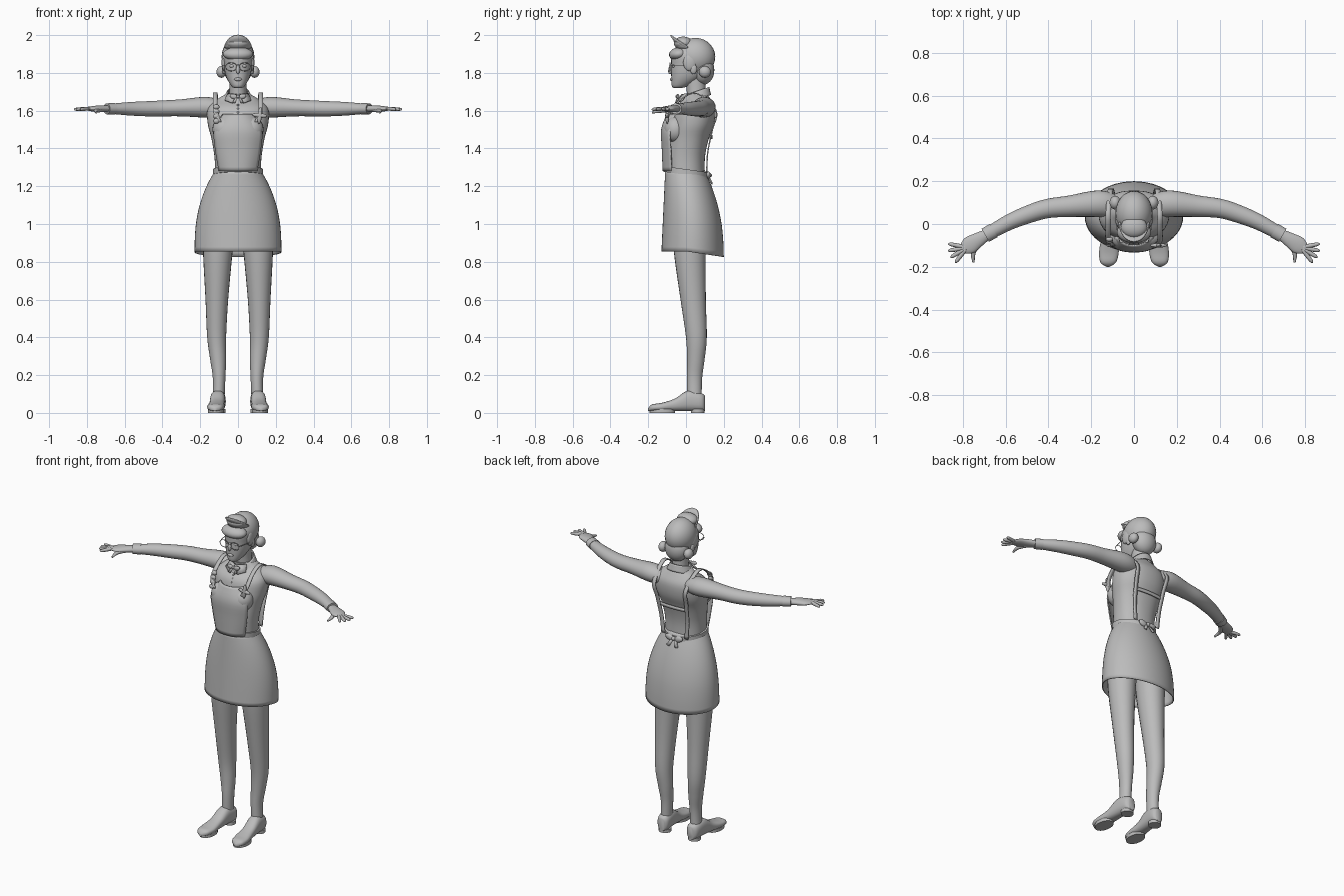
import bpy, bmesh, math
from mathutils import Vector, Matrix, Euler

if "Cube" in bpy.data.objects:
    bpy.data.objects.remove(bpy.data.objects["Cube"])

grey = bpy.data.materials.new("plain_grey")
grey.use_nodes = True
grey.diffuse_color = (.5, .5, .5, 1)
grey.node_tree.nodes["Principled BSDF"].inputs["Base Color"].default_value = grey.diffuse_color

UP, BACK = Vector((0, 0, 1)), Vector((0, 1, 0))


def make(name, bm, mirror=False, thick=0, offset=0):
    mesh = bpy.data.meshes.new(name)
    bm.to_mesh(mesh)
    bm.free()
    for polygon in mesh.polygons:
        polygon.use_smooth = True
    mesh.set_sharp_from_angle(angle=math.radians(50))
    mesh.materials.append(grey)
    part = bpy.data.objects.new(name, mesh)
    bpy.context.collection.objects.link(part)
    if thick:
        solidify = part.modifiers.new("Thickness", "SOLIDIFY")
        solidify.thickness, solidify.offset = thick, offset
    if mirror:
        part.modifiers.new("Mirror", "MIRROR")


def smooth(points, steps=4):
    """Catmull-Rom curve through points of any dimension."""
    curve = []
    for i in range(len(points) - 1):
        before, start = points[max(i - 1, 0)], points[i]
        end, after = points[i + 1], points[min(i + 2, len(points) - 1)]
        for step in range(steps):
            t = step / steps
            curve.append([b + t / 2 * (c - a + t * (2*a - 5*b + 4*c - d + t * (3*(b - c) + d - a)))
                          for a, b, c, d in zip(before, start, end, after)])
    return curve + [list(points[-1])]


def tube(name, points, up=UP, axis=None, sides=24, steps=4, caps=True, power=1, edit=None, **options):
    """Sweep an ellipse along points of (x, y, z, side radius, up radius)."""
    points = smooth(points, steps)
    path = [Vector(point[:3]) for point in points]
    last = len(path) - 1
    bm, rings = bmesh.new(), []
    for i, point in enumerate(points):
        along = axis or (path[min(i + 1, last)] - path[max(i - 1, 0)]).normalized()
        side = up.cross(along).normalized()
        top = along.cross(side)
        ring = []
        for k in range(sides):
            angle = math.tau * k / sides
            across, rise = (math.copysign(abs(f) ** power, f) for f in (math.cos(angle), math.sin(angle)))
            ring.append(bm.verts.new(path[i] + side * across * point[3] + top * rise * point[4]))
        rings.append(ring)
    for low, high in zip(rings, rings[1:]):
        for k in range(sides):
            bm.faces.new((low[k - 1], low[k], high[k], high[k - 1]))
    if caps:
        bm.faces.new(rings[0][::-1])
        bm.faces.new(rings[-1])
    if edit:
        for vert in bm.verts:
            edit(vert.co)
    make(name, bm, **options)


def column(name, points, **options):
    """Sweep level ellipses upward."""
    tube(name, points, up=BACK, axis=UP, **options)


def loft(name, rings, **options):
    """Stack level ellipses given as (z, half width, front y, back y)."""
    column(name, [(0, (front + back) / 2, z, width, (back - front) / 2)
                  for z, width, front, back in rings], **options)


def rod(name, points, radius, **options):
    tube(name, [(*point, radius, radius) for point in points], sides=10, **options)


def ball(name, centre, size, tilt=(0, 0, 0), mirror=False):
    bm = bmesh.new()
    bmesh.ops.create_uvsphere(bm, u_segments=24, v_segments=14, radius=1,
                              matrix=Matrix.LocRotScale(Vector(centre), Euler(tilt), Vector(size)))
    make(name, bm, mirror)


def sheet(name, rows, **options):
    """Thin cloth through equal rows of points."""
    bm = bmesh.new()
    grid = [[bm.verts.new(point) for point in row] for row in rows]
    for low, high in zip(grid, grid[1:]):
        for k in range(len(low) - 1):
            bm.faces.new((low[k], low[k + 1], high[k + 1], high[k]))
    make(name, bm, thick=.007, **options)


def bow(name, y, z, size, outward):
    """Two loops, a knot and two hanging tails."""
    ball(name + "_loop", (size, y, z), (size, size * .4, size * .6), (0, -.3, 0), True)
    ball(name + "_knot", (0, y + outward / 3, z), (size * .4,) * 3)
    sheet(name + "_tail", [[(0, y, z), (size / 2, y, z)],
                           [(size * .7, y + outward, z - size * 1.6), (size * 1.3, y + outward, z - size * 1.4)]],
          mirror=True)


def tilt_waist(co):
    co.z -= co.y * .14


def tilt_collar(co):
    co.z += (co.y - .05) * .35


def drop_hem(co):
    co.z -= max(0, 1 - co.z) * max(0, co.y)


# Torso and bust
loft("torso", [(1.24, .12, -.1, .1), (1.35, .124, -.1, .1), (1.45, .14, -.09, .12),
               (1.53, .16, -.08, .15), (1.61, .16, -.06, .155), (1.66, .11, 0, .13), (1.69, .06, 0, .11)],
     sides=40, power=.9)
ball("bust", (.07, -.055, 1.5), (.065, .06, .07), mirror=True)

# Flared skirt, open below, lower at the back
hem, waist = .855, 1.285
skirt = []
for step in range(9):
    t = step / 8
    skirt.append((hem + (waist - hem) * t, .23 - .11 * t ** 2.5, .02 * t - .13, .2 - .1 * t * t))
loft("skirt", skirt, sides=48, steps=2, caps=False, edit=drop_hem, thick=.006, offset=-1)
loft("waistband", [(z, .132, -.12, .118) for z in (1.26, 1.29)], sides=40, edit=tilt_waist)

# Apron bib, flat in the middle and curving back at the edges
bib = smooth([(1.28, .1, -.12), (1.4, .12, -.125), (1.5, .125, -.128), (1.58, .08, -.1)])
sheet("apron_bib", [[(width * k / 8, y + .045 * abs(k / 8) ** 2.5, z) for k in range(-8, 9)]
                    for z, width, y in bib])

# Straps over the shoulders, back bar and strap ornaments
strap = smooth([(.1, -.1, 1.54), (.12, -.08, 1.6), (.12, -.02, 1.665), (.12, .06, 1.69),
                (.11, .16, 1.6), (.1, .14, 1.5), (.09, .115, 1.38), (.08, .11, 1.27)])
sheet("strap", [[(x + edge, y, z) for edge in (-.012, .012)] for x, y, z in strap], mirror=True)
sheet("back_bar", [[(k / 40, .137 - (k / 40) ** 2, z) for k in range(-4, 5)] for z in (1.45, 1.47)])
for i in range(4):
    ball("strap_bead", (-.115, .008 * i - .095, 1.545 + i / 40), (.017, .012, .014))
for size in ((.04, .01, .012), (.012, .01, .045)):
    ball("strap_pin", (.115, -.1, 1.575), size, (0, .1, 0))
bow("back_bow", .118, 1.258, .03, .02)

# Sleeved arms and cuffs
tube("arm", [(.1, .085, 1.61, .055, .045), (.17, .095, 1.618, .062, .055), (.3, .083, 1.615, .05, .045),
             (.4, .073, 1.612, .045, .042), (.48, .05, 1.61, .042, .04), (.58, .01, 1.61, .037, .035),
             (.69, -.05, 1.61, .03, .025)], mirror=True)
tube("cuff", [(.655, -.03, 1.61, .036, .03), (.695, -.053, 1.61, .035, .029)], mirror=True)

# Hands with fanned fingers
tube("palm", [(.68, -.045, 1.61, .024, .018), (.73, -.075, 1.61, .034, .018),
              (.77, -.1, 1.61, .04, .014), (.8, -.117, 1.61, .024, .008)], mirror=True)
knuckle = Vector((.78, -.11, 1.612))
for i, finger in enumerate(("little", "ring", "middle", "index")):
    angle = .2 - .37 * i
    reach = Vector((math.cos(angle), math.sin(angle), -.06))
    tube(finger + "_finger", [(*(knuckle + reach * length), radius, radius)
                              for length, radius in ((.01, .01), (.05, .01), (.08, .008), (.09, .002))],
         sides=10, mirror=True)
tube("thumb", [(.72, -.085, 1.605, .014, .012), (.75, -.13, 1.6, .012, .011), (.75, -.18, 1.59, .005, .005)],
     sides=12, mirror=True)

# Legs
column("leg", [(.104, .045, .05, .032, .038), (.1, .045, .18, .033, .04), (.105, .052, .28, .042, .046),
               (.113, .055, .4, .05, .055), (.112, .038, .6, .06, .067), (.107, .02, .85, .078, .084),
               (.1, .02, 1, .085, .09)], mirror=True)

# Shoes: upper from heel to toe, low heel and flat sole
shoe = [(.1, .02, .09), (.08, .037, .105), (.01, .04, .118), (-.06, .04, .075),
        (-.13, .046, .053), (-.18, .036, .045), (-.2, .006, .025)]
tube("shoe", [(.108 - y * .07, y, (top + .01) / 2, width, (top - .01) / 2) for y, width, top in shoe],
     axis=-BACK, power=.8, mirror=True)
for name, x, y, width, length in (("heel", .102, .062, .037, .036), ("sole", .117, -.125, .043, .067)):
    column("shoe_" + name, [(x, y, z, width, length) for z in (0, .02)], steps=1, mirror=True)

# Neck, collar, bow tie and buttons
column("neck", [(0, .062, 1.63, .055, .06), (0, .055, 1.69, .045, .05), (0, .048, 1.79, .044, .055)])
loft("collar", [(1.655, .08, -.035, .13), (1.7, .055, -.01, .12)],
     caps=False, edit=tilt_collar, thick=.006)
sheet("collar_point", [[(.005, -.022, 1.685), (.055, .005, 1.69)], [(.03, -.05, 1.64), (.07, -.02, 1.655)]],
      mirror=True)
bow("tie", -.044, 1.675, .022, -.01)
for i in range(3):
    ball("button", (0, -.066 + i * .01, 1.59 + i / 50), (.006, .006, .006))

# Head and face
loft("head", [(1.72, .016, -.06, -.03), (1.73, .035, -.075, .01), (1.78, .063, -.078, .09),
              (1.84, .075, -.078, .13), (1.91, .077, -.07, .135), (1.975, .02, .01, .06)],
     sides=32, power=.92)
ball("nose", (0, -.08, 1.82), (.011, .013, .027), (-.25, 0, 0))
ball("lips", (0, -.076, 1.766), (.02, .009, .009))
ball("eye", (.03, -.063, 1.836), (.015, .012, .01), mirror=True)
ball("ear", (.075, .04, 1.82), (.01, .018, .027), mirror=True)

# Hair: crown, nape, front roll, sides and buns
ball("hair_crown", (0, .05, 1.885), (.087, .105, .1))
ball("hair_nape", (0, .09, 1.815), (.074, .06, .078))
ball("hair_fringe", (0, -.038, 1.9), (.08, .052, .036), (.15, 0, 0))
ball("hair_side", (.073, .02, 1.855), (.014, .035, .045), mirror=True)
ball("hair_bun", (.088, .1, 1.805), (.026, .032, .031), mirror=True)

# Cap with an upturned crescent brim
brim = []
for row in range(4):
    t = row / 3
    angles = [k * .18 for k in range(-8, 9)]
    brim.append([(math.sin(a) * (.064 + .008 * t), .02 - math.cos(a) * (.072 + .03 * t * t),
                  1.93 + .07 * t * math.cos(a)) for a in angles])
sheet("cap_brim", brim)
ball("cap_top", (0, -.015, 1.958), (.062, .05, .034))

# Glasses
angles = [math.tau * k / 16 for k in range(17)]
rod("glasses_rim", [(.036 + .03 * math.cos(a), -.085, 1.832 + .022 * math.sin(a)) for a in angles],
    .002, up=BACK, steps=1, mirror=True)
rod("glasses_bridge", [(x, -.087, 1.84) for x in (-.01, .01)], .002)
rod("glasses_arm", [(.066, -.085, 1.838), (.08, -.02, 1.838), (.08, .04, 1.838)], .002, mirror=True)
